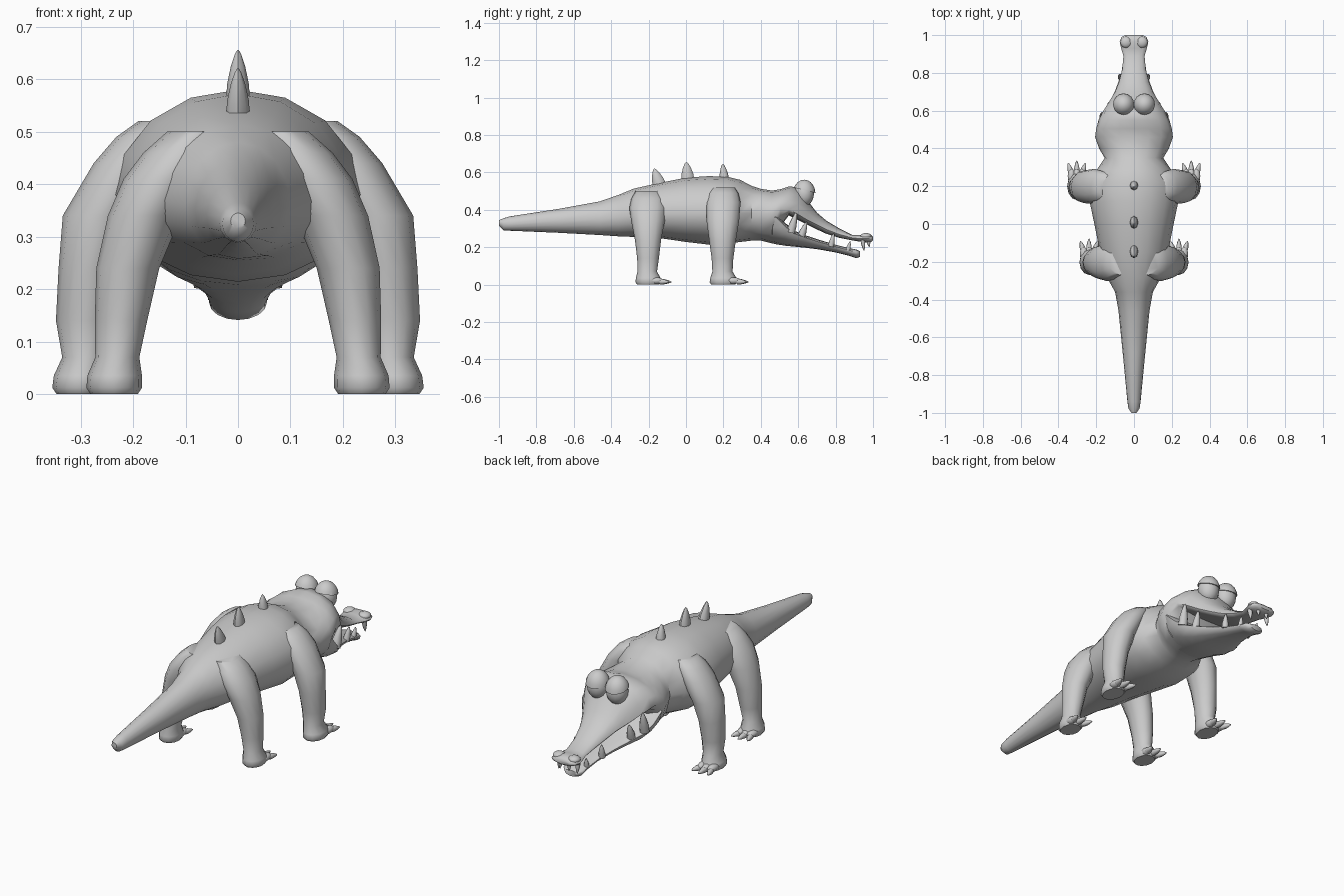
import bpy, bmesh, math
from mathutils import Vector, Matrix

grey = bpy.data.materials.new("plain grey")
grey.diffuse_color = (0.6, 0.6, 0.6, 1)


def finish(bm, name, angle=50, mirror=False):
    bmesh.ops.recalc_face_normals(bm, faces=bm.faces)
    me = bpy.data.meshes.new(name)
    bm.to_mesh(me)
    bm.free()
    ob = bpy.data.objects.new(name, me)
    bpy.context.collection.objects.link(ob)
    me.materials.append(grey)
    if mirror:
        ob.modifiers.new("mirror", 'MIRROR').use_mirror_merge = False
    bpy.ops.object.select_all(action='DESELECT')
    bpy.context.view_layer.objects.active = ob
    ob.select_set(True)
    bpy.ops.object.shade_smooth_by_angle(angle=math.radians(angle))
    return ob


def skin(bm, rings):
    """Bridge rings of points and cap both ends."""
    vs = [[bm.verts.new(p) for p in r] for r in rings]
    n = len(vs[0])
    for a, b in zip(vs, vs[1:]):
        for i in range(n):
            j = (i + 1) % n
            bm.faces.new((a[i], a[j], b[j], b[i]))
    bm.faces.new(vs[0])
    bm.faces.new(vs[-1])


def long_loft(name, sections, n=16):
    """Sections along y: (y, top, widest height, bottom, half width)."""
    bm = bmesh.new()
    rings = []
    for y, top, mid, bot, w in sections:
        ring = []
        for i in range(n):
            a = 2 * math.pi * i / n
            s = math.sin(a)
            ring.append((w * math.cos(a), y, mid + s * (top - mid if s > 0 else mid - bot)))
        rings.append(ring)
    skin(bm, rings)
    return finish(bm, name)


def cone(bm, base, tip, r, flat=1.0, n=8):
    """Rounded spike from base to tip; flat scales its width across x."""
    base, tip = Vector(base), Vector(tip)
    rot = (tip - base).to_track_quat('Z', 'Y')
    rings = []
    for t, k in ((0, 1), (0.35, 0.92), (0.7, 0.6), (0.92, 0.28), (1, 0.08)):
        ring = []
        for i in range(n):
            a = 2 * math.pi * i / n
            d = rot @ Vector((math.cos(a), math.sin(a), 0)) * r * k
            d.x *= flat
            ring.append(base.lerp(tip, t) + d)
        rings.append(ring)
    skin(bm, rings)


def ball(bm, loc, radii, tilt=0):
    m = (Matrix.Translation(loc) @ Matrix.Rotation(tilt, 4, 'X')
         @ Matrix.Diagonal((*radii, 1)))
    return bmesh.ops.create_uvsphere(bm, u_segments=16, v_segments=10, radius=1, matrix=m)


# Tail, torso, skull and upper jaw
long_loft("body_and_upper_jaw", [
    (-1.0, 0.345, 0.33, 0.315, 0.014),
    (-0.975, 0.355, 0.325, 0.29, 0.03),
    (-0.94, 0.365, 0.325, 0.288, 0.035),
    (-0.68, 0.405, 0.34, 0.277, 0.06),
    (-0.46, 0.445, 0.35, 0.265, 0.082),
    (-0.36, 0.48, 0.36, 0.258, 0.1),
    (-0.28, 0.513, 0.37, 0.255, 0.145),
    (-0.15, 0.542, 0.38, 0.25, 0.18),
    (0.0, 0.572, 0.38, 0.228, 0.21),
    (0.12, 0.58, 0.38, 0.214, 0.235),
    (0.22, 0.577, 0.38, 0.218, 0.235),
    (0.29, 0.56, 0.38, 0.228, 0.195),
    (0.35, 0.528, 0.38, 0.235, 0.155),
    (0.40, 0.512, 0.38, 0.235, 0.185),
    (0.46, 0.503, 0.38, 0.222, 0.206),
    (0.505, 0.51, 0.41, 0.31, 0.2),
    (0.55, 0.525, 0.40, 0.37, 0.188),
    (0.60, 0.52, 0.375, 0.345, 0.162),
    (0.65, 0.45, 0.345, 0.32, 0.13),
    (0.70, 0.385, 0.32, 0.295, 0.1),
    (0.75, 0.342, 0.295, 0.272, 0.08),
    (0.82, 0.30, 0.268, 0.25, 0.062),
    (0.89, 0.265, 0.25, 0.236, 0.056),
    (0.93, 0.265, 0.246, 0.23, 0.068),
    (0.965, 0.272, 0.246, 0.225, 0.076),
    (0.99, 0.265, 0.246, 0.228, 0.066),
    (1.0, 0.255, 0.246, 0.236, 0.045)])

# Lower jaw
long_loft("lower_jaw", [
    (0.42, 0.39, 0.36, 0.23, 0.17),
    (0.48, 0.385, 0.36, 0.216, 0.2),
    (0.53, 0.33, 0.31, 0.208, 0.188),
    (0.58, 0.288, 0.272, 0.203, 0.165),
    (0.64, 0.263, 0.25, 0.197, 0.132),
    (0.71, 0.24, 0.228, 0.188, 0.098),
    (0.80, 0.213, 0.203, 0.172, 0.067),
    (0.87, 0.195, 0.184, 0.155, 0.056),
    (0.91, 0.188, 0.174, 0.141, 0.055),
    (0.93, 0.178, 0.168, 0.148, 0.035)])

# Nostrils
bm = bmesh.new()
ball(bm, (0.042, 0.962, 0.258), (0.03, 0.03, 0.018))
finish(bm, "nostril_bumps", mirror=True)


# Legs, each with a foot and three claws: (z, x, y, half width, half depth)
def leg(name, sections, fx, fy):
    bm = bmesh.new()
    n = 12
    skin(bm, [[(x + rx * math.cos(2 * math.pi * i / n),
                y + ry * math.sin(2 * math.pi * i / n), z) for i in range(n)]
              for z, x, y, rx, ry in sections])
    finish(bm, name, mirror=True)
    bm = bmesh.new()
    for dx in (-1, 0, 1):
        # Toe, then its claw
        ball(bm, (fx + dx * 0.028, fy + 0.048, 0.021), (0.02, 0.04, 0.018))
        cone(bm, (fx + dx * 0.031, fy + 0.07, 0.016),
             (fx + dx * 0.046, fy + (0.118 if dx else 0.13), 0.014), 0.015)
    finish(bm, name + "_toes", mirror=True)


leg("front_leg", [
    (0.52, 0.14, 0.2, 0.05, 0.06),
    (0.49, 0.17, 0.2, 0.062, 0.08),
    (0.44, 0.207, 0.2, 0.068, 0.092),
    (0.34, 0.262, 0.197, 0.072, 0.087),
    (0.24, 0.282, 0.195, 0.06, 0.072),
    (0.14, 0.292, 0.195, 0.055, 0.058),
    (0.07, 0.29, 0.195, 0.045, 0.054),
    (0.035, 0.298, 0.2, 0.053, 0.07),
    (0.012, 0.3, 0.2, 0.054, 0.074),
    (0.0, 0.3, 0.2, 0.046, 0.064)], 0.303, 0.205)

leg("hind_leg", [
    (0.50, 0.075, -0.2, 0.06, 0.07),
    (0.46, 0.105, -0.2, 0.075, 0.092),
    (0.41, 0.14, -0.203, 0.078, 0.1),
    (0.34, 0.178, -0.203, 0.07, 0.09),
    (0.24, 0.21, -0.203, 0.06, 0.07),
    (0.14, 0.223, -0.203, 0.05, 0.058),
    (0.07, 0.23, -0.207, 0.042, 0.052),
    (0.035, 0.235, -0.202, 0.052, 0.066),
    (0.012, 0.236, -0.202, 0.053, 0.068),
    (0.0, 0.236, -0.202, 0.045, 0.058)], 0.238, -0.208)

# Eyeballs, and heavy upper lids cut from larger balls
bm = bmesh.new()
ball(bm, (0.054, 0.632, 0.485), (0.053, 0.052, 0.066))
finish(bm, "eyeballs", mirror=True)

bm = bmesh.new()
ball(bm, (0.055, 0.632, 0.488), (0.058, 0.06, 0.073))
bmesh.ops.bisect_plane(bm, geom=bm.verts[:] + bm.edges[:] + bm.faces[:],
                       plane_co=(0.055, 0.632, 0.505), plane_no=(0, 0.25, 1),
                       clear_inner=True)
bmesh.ops.holes_fill(bm, edges=[e for e in bm.edges if e.is_boundary])
finish(bm, "eyelids", mirror=True)

# Teeth: lower ones point up, upper ones point down
bm = bmesh.new()
for base, tip, r in (
        ((0.158, 0.56, 0.28), (0.168, 0.59, 0.385), 0.024),
        ((0.122, 0.615, 0.255), (0.13, 0.645, 0.335), 0.021),
        ((0.068, 0.775, 0.205), (0.076, 0.79, 0.275), 0.017),
        ((0.045, 0.865, 0.182), (0.05, 0.878, 0.232), 0.013),
        ((0.052, 0.945, 0.238), (0.052, 0.952, 0.182), 0.012),
        ((0.025, 0.975, 0.238), (0.025, 0.98, 0.2), 0.01)):
    cone(bm, base, tip, r)
finish(bm, "teeth", mirror=True)

# Spikes along the back
bm = bmesh.new()
for y, z, top in ((-0.14, 0.525, 0.62), (0.01, 0.555, 0.655), (0.205, 0.56, 0.645)):
    cone(bm, (0, y, z), (0, y - (0.03 if y < 0 else 0.008), top),
         0.025 if y > 0.1 else 0.035, flat=0.9 if y > 0.1 else 0.65)
finish(bm, "back_spikes")
